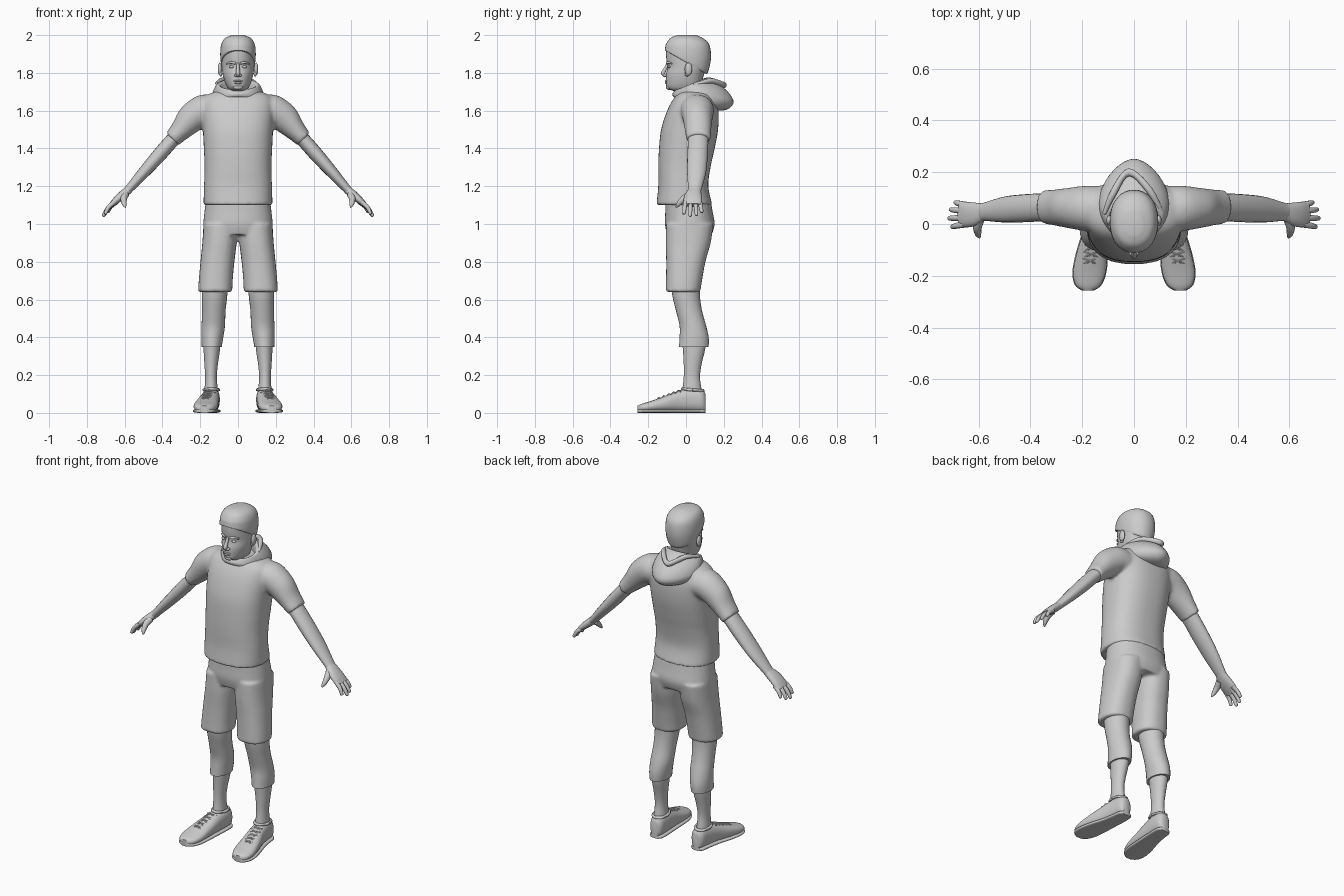
import bpy, bmesh, math
from mathutils import Vector

grey = bpy.data.materials.new("plain_grey")
grey.diffuse_color = (0.6, 0.6, 0.6, 1)


def finish(name, bm):
    bmesh.ops.recalc_face_normals(bm, faces=bm.faces)
    me = bpy.data.meshes.new(name)
    bm.to_mesh(me)
    bm.free()
    ob = bpy.data.objects.new(name, me)
    bpy.context.collection.objects.link(ob)
    me.materials.append(grey)
    bpy.ops.object.select_all(action='DESELECT')
    bpy.context.view_layer.objects.active = ob
    ob.select_set(True)
    bpy.ops.object.shade_smooth_by_angle(angle=math.radians(50))
    return ob


def spline(rows, k):
    """Smoothly resample rows of numbers (Catmull-Rom)."""
    out = []
    for i in range(len(rows) - 1):
        a, b, c, d = (rows[min(max(j, 0), len(rows) - 1)] for j in range(i - 1, i + 3))
        for s in range(k):
            t = s / k
            out.append([0.5 * (2 * q + (r - p) * t + (2 * p - 5 * q + 4 * r - w) * t * t
                               + (3 * q - p - 3 * r + w) * t ** 3) for p, q, r, w in zip(a, b, c, d)])
    return out + [rows[-1]]


def add_loft(bm, rings, n=28, k=4, power=2.0, egg=0.0):
    """Skin rings given as centre, side vector and depth vector."""
    loops = []
    for r in spline([[x for v in ring for x in v] for ring in rings], k):
        c, u, v = Vector(r[:3]), Vector(r[3:6]), Vector(r[6:9])
        loop = []
        for i in range(n):
            a = math.tau * i / n
            p, q = (math.copysign(abs(f) ** (2 / power), f) for f in (math.cos(a), math.sin(a)))
            loop.append(bm.verts.new(c + u * p * (1 + egg * q) + v * q))
        loops.append(loop)
    for a, b in zip(loops, loops[1:]):
        for i in range(n):
            bm.faces.new((a[i], a[(i + 1) % n], b[(i + 1) % n], b[i]))
    bm.faces.new(loops[0])
    bm.faces.new(loops[-1])


def loft(name, rings, **kw):
    bm = bmesh.new()
    add_loft(bm, rings, **kw)
    return finish(name, bm)


def level(rows, s=1):
    """Horizontal rings from (x, front y, back y, z, half width)."""
    return [((s * x, (f + b) / 2, z), (w, 0, 0), (0, (b - f) / 2, 0)) for x, f, b, z, w in rows]


def tube(name, pts, radii, n=10, k=3):
    rings = []
    for i, p in enumerate(pts):
        d = (Vector(pts[min(i + 1, len(pts) - 1)]) - Vector(pts[max(i - 1, 0)])).normalized()
        u = d.cross(Vector((0, 1, 0) if abs(d.y) < .9 else (0, 0, 1))).normalized()
        rings.append((p, u * radii[i], d.cross(u) * radii[i]))
    return loft(name, rings, n=n, k=k)


def ball(name, loc, size):
    bm = bmesh.new()
    bmesh.ops.create_uvsphere(bm, u_segments=16, v_segments=10, radius=1)
    for v in bm.verts:
        v.co = Vector(loc) + Vector(a * b for a, b in zip(v.co, size))
    return finish(name, bm)


def fuse(ob, voxel, rounds):
    """Blend overlapping cloth volumes into one skin."""
    m = ob.modifiers.new("fuse", 'REMESH')
    m.mode, m.voxel_size, m.use_smooth_shade = 'VOXEL', voxel, True
    m = ob.modifiers.new("soften", 'SMOOTH')
    m.factor, m.iterations = 0.5, rounds


# shirt: torso with both short sleeves
bm = bmesh.new()
add_loft(bm, level([(0, -.157, .14, 1.1, .183), (0, -.147, .118, 1.2, .18), (0, -.147, .13, 1.3, .177),
                    (0, -.143, .152, 1.4, .181), (0, -.132, .17, 1.5, .186), (0, -.1, .172, 1.6, .192),
                    (0, -.068, .155, 1.66, .185), (0, -.045, .135, 1.69, .15), (0, -.02, .1, 1.71, .09)]),
         n=40, power=2.4)
for s in (-1, 1):
    add_loft(bm, [((s * .1, .055, 1.595), (0, 0, .085), (0, .09, 0)),
                  ((s * .185, .06, 1.60), (s * .02, 0, .082), (0, .088, 0)),
                  ((s * .258, .062, 1.552), (s * .04, 0, .066), (0, .077, 0)),
                  ((s * .31, .064, 1.492), (s * .034, 0, .045), (0, .069, 0)),
                  ((s * .348, .066, 1.449), (s * .032, 0, .033), (0, .065, 0))])
fuse(finish("shirt", bm), .009, 5)

# shorts: hips with two wide legs
bm = bmesh.new()
add_loft(bm, level([(0, -.108, .13, 1.13, .17), (0, -.11, .142, 1.06, .178), (0, -.112, .152, 1.0, .184),
                    (0, -.1, .138, .945, .183)]), n=40, power=2.3)
for s in (-1, 1):
    add_loft(bm, level([(.093, -.105, .145, 1.0, .09), (.098, -.107, .131, .9, .091), (.109, -.105, .103, .8, .09),
                        (.118, -.106, .085, .7, .09), (.121, -.108, .076, .64, .091)], s), power=2.3)
fuse(finish("shorts", bm), .009, 4)

for s, side in ((-1, "left"), (1, "right")):
    # bare forearm
    loft(side + "_arm", [((s * .30, .065, 1.495), (s * .026, 0, .028), (0, .055, 0)),
                         ((s * .36, .064, 1.43), (s * .026, 0, .028), (0, .054, 0)),
                         ((s * .42, .061, 1.362), (s * .026, 0, .027), (0, .054, 0)),
                         ((s * .50, .056, 1.272), (s * .022, 0, .022), (0, .05, 0)),
                         ((s * .575, .048, 1.188), (s * .016, 0, .016), (0, .036, 0)),
                         ((s * .60, .044, 1.163), (s * .014, 0, .014), (0, .034, 0))], n=20)
    # palm, fingers and thumb
    loft(side + "_palm", [((s * .578, .047, 1.182), (s * .015, 0, .015), (0, .032, 0)),
                          ((s * .61, .038, 1.155), (s * .016, 0, .016), (0, .044, 0)),
                          ((s * .645, .036, 1.125), (s * .013, 0, .014), (0, .049, 0)),
                          ((s * .672, .037, 1.10), (s * .009, 0, .009), (0, .045, 0))], n=20, power=2.3)
    for i, (y, ty, tx, tz) in enumerate(((-.002, -.012, .705, 1.052), (.024, .022, .717, 1.04),
                                         (.05, .056, .711, 1.045), (.073, .084, .693, 1.06))):
        base = Vector((s * (.655 - .004 * i), y, 1.116))
        tip = Vector((s * tx, ty, tz))
        mid = base.lerp(tip, .5) + Vector((s * .006, 0, .004))
        tube(f"{side}_finger_{i + 1}", [base, mid, base.lerp(tip, .93), tip], (.0125, .0115, .009, .003))
    tube(side + "_thumb", [(s * .597, .018, 1.155), (s * .605, -.015, 1.132), (s * .602, -.04, 1.105),
                           (s * .596, -.052, 1.088)], (.02, .017, .012, .004))

    # leg in tights down to the calf, then bare shin
    loft(side + "_tights", level([(.12, -.085, .075, .72, .07), (.124, -.072, .074, .62, .067),
                                  (.128, -.053, .085, .54, .062), (.131, -.034, .107, .46, .062),
                                  (.136, -.034, .12, .40, .058), (.139, -.037, .12, .35, .053)], s))
    loft(side + "_shin", level([(.138, -.022, .108, .39, .046), (.139, -.016, .1, .33, .043),
                                (.142, -.012, .083, .26, .036), (.143, -.012, .074, .19, .031),
                                (.142, -.02, .083, .12, .035), (.14, -.03, .09, .07, .035)], s))

    # shoe from toe to heel: y, x, half width, height
    shoe = ((-.256, .178, .022, .036), (-.235, .177, .049, .046), (-.185, .172, .063, .061), (-.11, .162, .059, .088),
            (-.03, .148, .049, .118), (.04, .14, .044, .129), (.085, .138, .039, .122), (.103, .138, .024, .1))
    loft(side + "_shoe", [((s * x, y, h / 2 + .004), (w, 0, 0), (0, 0, h / 2 - .002)) for y, x, w, h in shoe],
         power=2.4)
    loft(side + "_sole", [((s * x, y, .01), (w + .003, 0, 0), (0, 0, .01)) for y, x, w, h in shoe], power=3.5)
    tube(side + "_shoe_collar", [(s * .141 + .039 * math.cos(a), .035 + .055 * math.sin(a), .122 - .004 * math.sin(a))
                                 for a in (math.tau * i / 16 for i in range(17))], [.008] * 17, k=1)
    # crossed laces
    for i in range(5):
        y = -.155 + .026 * i
        z, x = .087 + .37 * (y + .11), s * (.162 - .17 * (y + .11))
        for d in (-1, 1):
            tube(f"{side}_lace_{i}_{d}", [(x - d * .03, y, z - .005), (x, y + .011, z + .01),
                                          (x + d * .03, y + .022, z + .003)], (.004, .004, .004), n=6)

    # ear, eye, brow and nostril
    ball(side + "_ear", (s * .096, .013, 1.82), (.011, .02, .034))
    ball(side + "_ear_lobe", (s * .091, .006, 1.795), (.008, .012, .014))
    ball(side + "_eye", (s * .034, -.089, 1.832), (.014, .008, .007))
    tube(side + "_brow", [(s * .012, -.1, 1.85), (s * .035, -.094, 1.855), (s * .06, -.074, 1.848)],
         (.006, .007, .003))
    ball(side + "_nostril", (s * .011, -.111, 1.787), (.009, .012, .008))

# head and neck
loft("head", level([(0, -.03, .09, 1.65, .062), (0, -.032, .088, 1.695, .06), (0, -.075, .085, 1.707, .05),
                    (0, -.101, .083, 1.722, .057), (0, -.106, .085, 1.75, .069), (0, -.106, .095, 1.79, .08),
                    (0, -.098, .112, 1.83, .086), (0, -.104, .124, 1.87, .088), (0, -.105, .127, 1.92, .089),
                    (0, -.096, .113, 1.96, .081), (0, -.078, .09, 1.983, .06), (0, -.04, .05, 1.992, .03)]),
     n=36, power=2.15, egg=.1)
tube("nose", [(0, -.096, 1.85), (0, -.108, 1.825), (0, -.122, 1.797), (0, -.112, 1.782)], (.007, .009, .012, .008))
ball("upper_lip", (0, -.104, 1.757), (.024, .008, .005))
ball("lower_lip", (0, -.104, 1.747), (.02, .008, .006))
ball("chin", (0, -.09, 1.724), (.026, .016, .014))

# short hair with a raised edge
loft("hair", [((0, 0, 1.856), (.087, 0, 0), (0, .108, -.062)), ((0, .003, 1.864), (.092, 0, 0), (0, .115, -.057)),
              ((0, .011, 1.905), (.094, 0, 0), (0, .121, -.03)), ((0, .01, 1.95), (.089, 0, 0), (0, .115, -.004)),
              ((0, .006, 1.983), (.07, 0, 0), (0, .088, -.002)), ((0, .004, 2.0), (.032, 0, 0), (0, .05, 0))],
     n=36, power=2.15)

# hood lying open around the neck: front y, front z, back y, back z, half width
hood = [((0, (f + b) / 2, (fz + bz) / 2), (w, 0, 0), (0, (b - f) / 2, (bz - fz) / 2)) for f, fz, b, bz, w in (
    (-.055, 1.67, .13, 1.60, .115), (-.068, 1.675, .215, 1.605, .134), (-.072, 1.688, .252, 1.645, .138),
    (-.067, 1.698, .222, 1.70, .133), (-.06, 1.706, .165, 1.745, .122), (-.052, 1.71, .11, 1.772, .108),
    (-.045, 1.705, .1, 1.758, .092), (-.04, 1.68, .1, 1.70, .08))]
loft("hood", hood, n=36, power=1.8, egg=-.12)
tube("hood_fold", [(-.115, .04, 1.745), (-.08, .12, 1.762), (-.02, .2, 1.735), (.06, .13, 1.758), (.108, .04, 1.735)],
     (.008, .014, .016, .014, .008), k=5)
